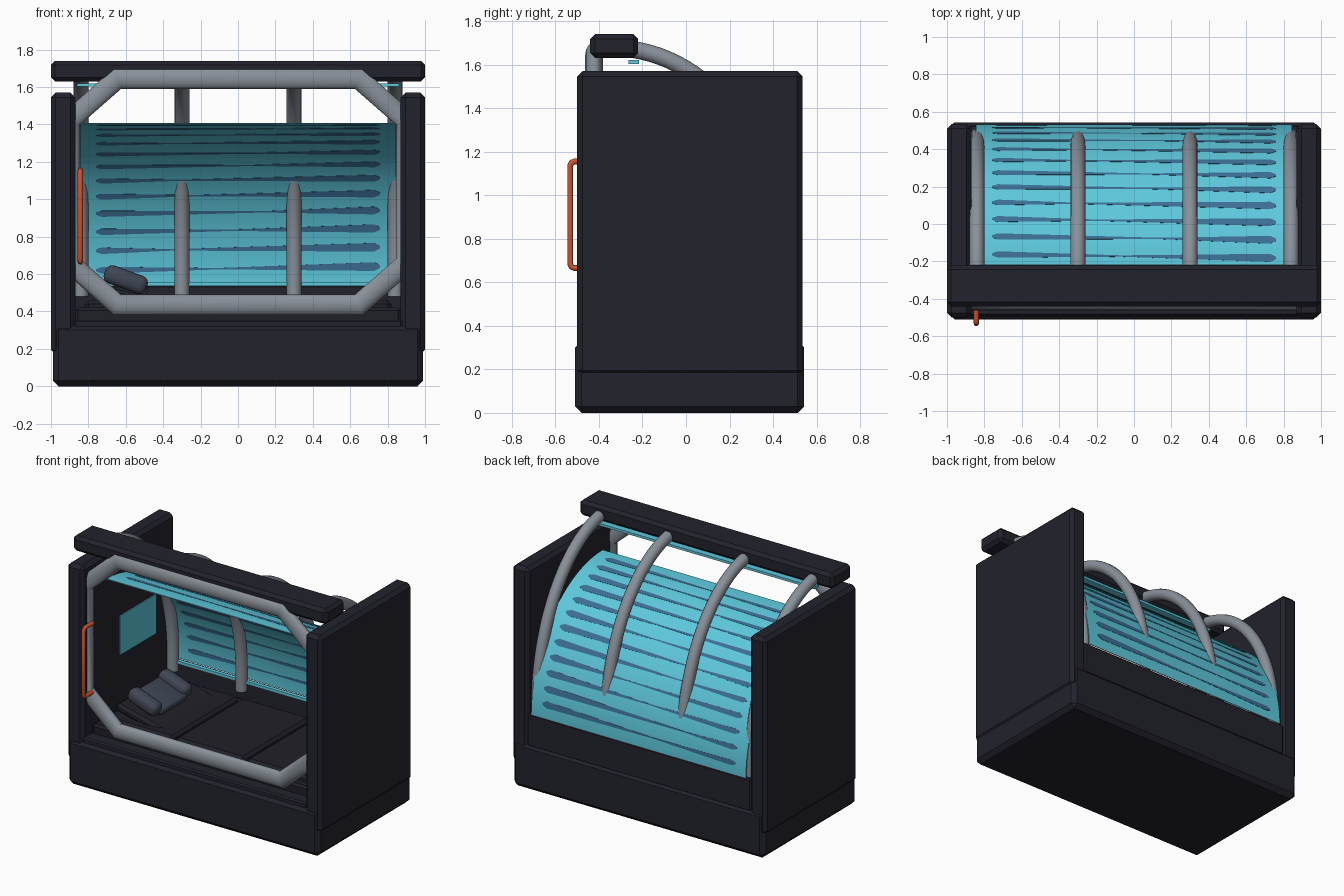
import bpy, bmesh, math
from mathutils import Vector

if "Cube" in bpy.data.objects:
    bpy.data.objects.remove(bpy.data.objects["Cube"])


def material(name, r, g, b):
    m = bpy.data.materials.new(name)
    m.diffuse_color = (r, g, b, 1)
    m.use_nodes = True
    m.node_tree.nodes["Principled BSDF"].inputs["Base Color"].default_value = m.diffuse_color
    return m


DARK = material("dark shell", 0.016, 0.016, 0.026)
PAD = material("dark padding", 0.014, 0.014, 0.021)
GREY = material("grey tube", 0.25, 0.28, 0.32)
CYAN = material("cyan glass", 0.11, 0.58, 0.72)
BLUE = material("blue stripe", 0.045, 0.16, 0.30)
ORANGE = material("orange handle", 0.58, 0.09, 0.03)
SLATE = material("slate cushion", 0.05, 0.062, 0.09)


def finish(name, bm, mat, angle=None):
    bmesh.ops.recalc_face_normals(bm, faces=bm.faces)
    me = bpy.data.meshes.new(name)
    bm.to_mesh(me)
    bm.free()
    me.materials.append(mat)
    ob = bpy.data.objects.new(name, me)
    bpy.context.collection.objects.link(ob)
    if angle:
        smooth(ob, angle)
    return ob


def smooth(ob, angle):
    bpy.ops.object.select_all(action='DESELECT')
    ob.select_set(True)
    bpy.context.view_layer.objects.active = ob
    bpy.ops.object.shade_smooth_by_angle(angle=math.radians(angle))


def box(name, lo, hi, mat, bevel=0.0, segs=1, tilt=0.0):
    lo, hi = Vector(lo), Vector(hi)
    mid, size = (lo + hi) / 2, hi - lo
    bm = bmesh.new()
    bmesh.ops.create_cube(bm, size=1)
    for v in bm.verts:
        v.co = v.co * size
    if bevel:
        bmesh.ops.bevel(bm, geom=bm.edges[:], offset=bevel, segments=segs,
                        profile=0.5, affect='EDGES')
    ob = finish(name, bm, mat, 35 if segs > 1 else None)
    ob.location = mid
    ob.rotation_euler.y = tilt
    return ob


def tube(name, pts, radius, mat, cyclic=False, flat_y=None, y=0.0):
    cu = bpy.data.curves.new(name, 'CURVE')
    cu.dimensions = '3D'
    cu.bevel_depth = radius
    cu.bevel_resolution = 5
    cu.use_fill_caps = True
    sp = cu.splines.new('POLY')
    sp.points.add(len(pts) - 1)
    for p, q in zip(sp.points, pts):
        p.co = (*q, 1)
    sp.use_cyclic_u = cyclic
    cu.materials.append(mat)
    ob = bpy.data.objects.new(name, cu)
    bpy.context.collection.objects.link(ob)
    bpy.ops.object.select_all(action='DESELECT')
    ob.select_set(True)
    bpy.context.view_layer.objects.active = ob
    bpy.ops.object.convert(target='MESH')
    ob = bpy.context.object
    if flat_y:
        ob.scale.y = flat_y
        ob.location.y = y
    smooth(ob, 32)
    return ob


# base, side panels, overhead beam, sills
box("base", (-0.99, -0.51, 0), (0.99, 0.543, 0.33), DARK, 0.03)
for s, side in ((-1, "left"), (1, "right")):
    a, b = sorted((s * 0.87, s * 1.0))
    box(side + "_panel", (a, -0.50, 0.17), (b, 0.535, 1.57), DARK, 0.025)
box("top_beam", (-1, -0.44, 1.63), (1, -0.22, 1.74), DARK, 0.022)
box("front_sill", (-0.88, -0.49, 0.31), (0.88, -0.36, 0.355), DARK, 0.01)
box("back_sill", (-0.88, 0.475, 0.31), (0.88, 0.53, 0.54), DARK, 0.008)

# light strips
box("top_light", (-0.86, -0.265, 1.603), (0.86, -0.215, 1.62), CYAN)
box("back_light", (-0.86, 0.462, 0.535), (0.86, 0.49, 0.556), CYAN)

# octagonal opening frame
frame = [(sx * x, 0, z) for sx, x, z in (
    (-1, 0.645, 1.645), (1, 0.645, 1.645), (1, 0.9, 1.42), (1, 0.9, 0.66),
    (1, 0.645, 0.435), (-1, 0.645, 0.435), (-1, 0.9, 0.66), (-1, 0.9, 1.42))]
tube("opening_frame", frame, 0.06, GREY, True, 0.68, -0.422)


def arc(t, cy, cz, ry, rz):
    t = math.radians(t)
    return cy + ry * math.cos(t), cz + rz * math.sin(t)


# curved ribs
for i, x in enumerate((-0.84, -0.3, 0.3, 0.84)):
    pts = [(x, 0.47, 0.48)]
    pts += [(x, *arc(t, -0.33, 0.6, 0.8, 1.075)) for t in range(0, 91, 3)]
    tube(f"rib_{i + 1}", pts, 0.04, GREY)

# handle on the left of the opening
hx = -0.843
tube("handle", [(hx, -0.43, 0.665), (hx, -0.51, 0.665), (hx, -0.525, 0.67),
                (hx, -0.532, 0.685), (hx, -0.532, 1.135), (hx, -0.525, 1.15),
                (hx, -0.51, 1.155), (hx, -0.43, 1.155)], 0.014, ORANGE)


# glass canopy: thin quarter-ellipse shell
def canopy(t, off):
    y, z = arc(t, -0.27, 0.54, 0.8, 0.865)
    n = Vector((math.cos(math.radians(t)) / 0.8,
                math.sin(math.radians(t)) / 0.865)).normalized()
    return y + n.x * off, z + n.y * off


def shell(bm, rows):
    """rows: cross-sections of (x, angle) -> closed thin plate of given half thickness"""
    grid, half = rows
    sheets = []
    for off in (half, -half):
        sheets.append([[bm.verts.new((x, *canopy(t, off))) for x, t in r] for r in grid])
    n, m = len(grid), len(grid[0])
    for s in sheets:
        for i in range(n - 1):
            for j in range(m - 1):
                bm.faces.new((s[i][j], s[i + 1][j], s[i + 1][j + 1], s[i][j + 1]))
    rim = ([(i, 0) for i in range(n)] + [(n - 1, j) for j in range(1, m)]
           + [(i, m - 1) for i in range(n - 2, -1, -1)] + [(0, j) for j in range(m - 2, 0, -1)])
    for (a, b), (c, d) in zip(rim, rim[1:] + rim[:1]):
        bm.faces.new((sheets[0][a][b], sheets[0][c][d], sheets[1][c][d], sheets[1][a][b]))


bm = bmesh.new()
shell(bm, ([[(-0.845, t * 1.5), (0.845, t * 1.5)] for t in range(61)], 0.003))
finish("glass_canopy", bm, CYAN, 40)

# tapered stripes on the glass, thick at both ends and thin in the middle
bm = bmesh.new()
for k in range(12):
    t0 = 6 + 7 * k
    pinch = -0.1 - 0.25 * math.sin(k * 1.7)
    grid = []
    for i in range(49):
        x = -0.76 + 1.52 * i / 48
        if x > pinch:
            w = 0.25 + 1.35 * (x - pinch) / (0.76 - pinch)
        else:
            w = 0.25 + 1.0 * (pinch - x) / (0.76 + pinch)
        end = (0.76 - abs(x)) / 0.03
        if end < 1:
            w *= max(0.3, math.sqrt(max(0, 1 - (1 - end) ** 2)))
        drift = 0.9 * x
        grid.append([(x, t0 + drift + w * f) for f in (-1, 0, 1)])
    shell(bm, (grid, 0.0046))
finish("glass_stripes", bm, BLUE, 40)

# bed: mattress with three pads, plus a foot wedge
box("mattress", (-0.87, -0.40, 0.32), (0.87, 0.48, 0.42), PAD, 0.015)
for i, (a, b) in enumerate(((-0.82, -0.28), (-0.26, 0.28), (0.30, 0.82))):
    box(f"bed_pad_{i + 1}", (a, -0.34, 0.40), (b, 0.42, 0.46), PAD, 0.02)
box("back_wedge", (-0.78, -0.28, 0.44), (-0.36, 0.34, 0.50), PAD, 0.02, 1, math.radians(14))

# headrest cushion: sunken middle and two side rolls
tilt = math.radians(20)
box("headrest_middle", (-0.72, -0.17, 0.52), (-0.48, 0.13, 0.57), SLATE, 0.02, 3, tilt)
for n, y in (("front", -0.19), ("back", 0.15)):
    box(f"headrest_{n}_roll", (-0.72, y - 0.05, 0.52), (-0.48, y + 0.05, 0.62),
        SLATE, 0.04, 4, tilt)

# control screen on the inside of the left panel
box("control_screen", (-0.872, -0.09, 0.79), (-0.864, 0.32, 1.07), CYAN)
